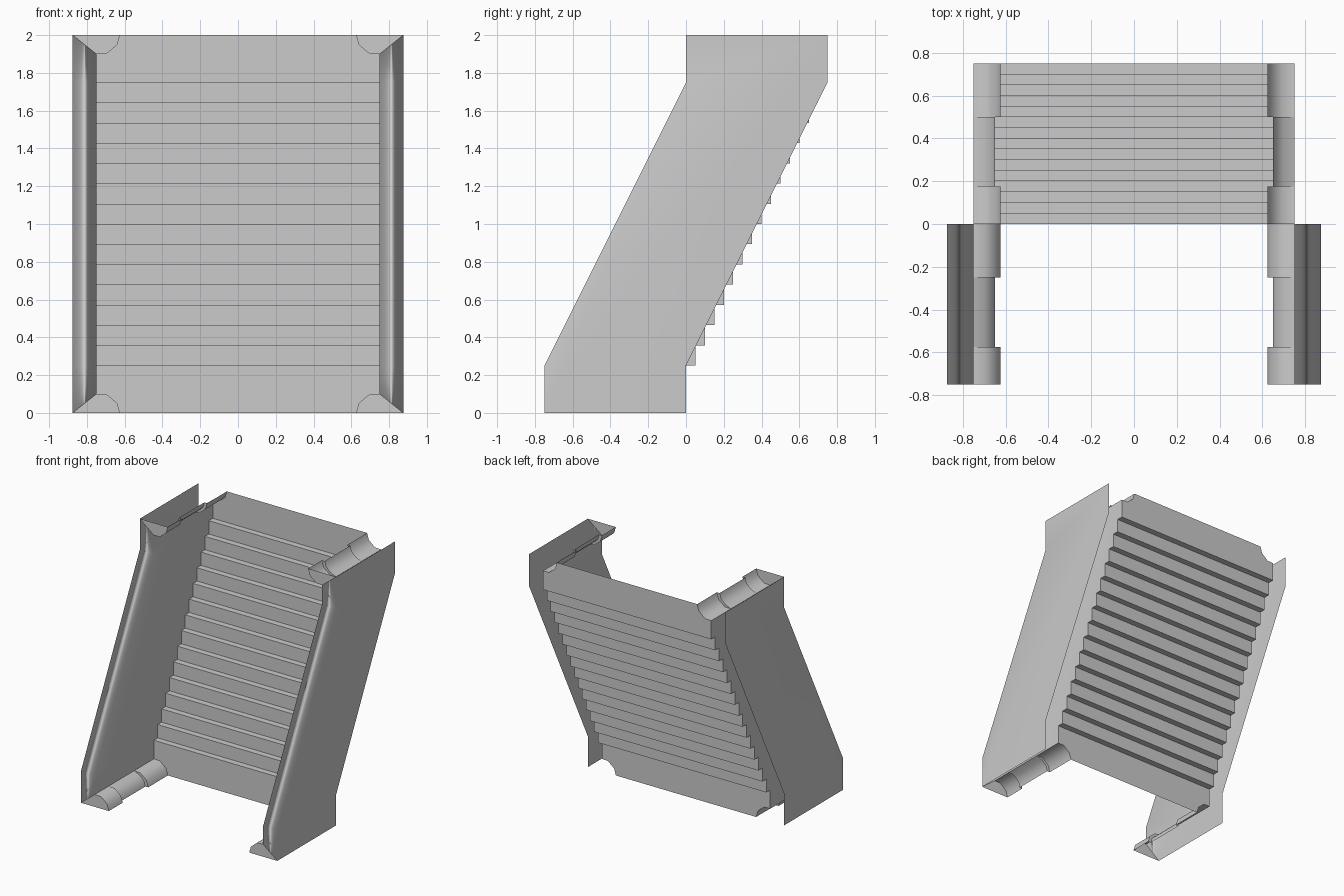
import bpy, bmesh, math

if "Cube" in bpy.data.objects:
    bpy.data.objects.remove(bpy.data.objects["Cube"])

# Corner trim cross-sections (x, height): wide ends and slimmer middle
WIDE = [(0.75, 0.10), (0.695, 0.098), (0.64, 0.052), (0.625, 0.0)]
SLIM = [(0.75, 0.10), (0.70, 0.078), (0.662, 0.042), (0.65, 0.0)]
STEPS = 15
RISE, RUN = 1.5 / (STEPS - 1), 0.75 / STEPS


def make(name, faces, mirror=False, smooth=None, recalc=False):
    """Build an object from faces given as lists of points, sharing equal points."""
    bm = bmesh.new()
    cache = {}

    def vert(p):
        key = tuple(round(c, 5) for c in p)
        if key not in cache:
            cache[key] = bm.verts.new(key)
        return cache[key]

    for f in faces:
        vs = list(dict.fromkeys(vert(p) for p in f))
        if len(vs) > 2:
            bm.faces.new(vs)
    if recalc:
        bmesh.ops.recalc_face_normals(bm, faces=bm.faces[:])
    me = bpy.data.meshes.new(name)
    bm.to_mesh(me)
    bm.free()
    if smooth:
        me.shade_smooth()
        me.set_sharp_from_angle(angle=math.radians(smooth))
    ob = bpy.data.objects.new(name, me)
    bpy.context.collection.objects.link(ob)
    if mirror:
        ob.modifiers.new("mirror", 'MIRROR').use_axis[0] = True
    return ob


# Stair line in side view (y, z), from the lower to the upper flat panel
stair = [(0.0, 0.25)]
for i in range(STEPS):
    z = 0.25 + i * RISE
    stair.append(((i + 1) * RUN, z))
    if i < STEPS - 1:
        stair.append(((i + 1) * RUN, z + RISE))

# Stepped back wall: stair strips plus two end panels notched around the trims
faces = [[(-0.75, *a), (0.75, *a), (0.75, *b), (-0.75, *b)]
         for a, b in zip(stair, stair[1:])]
right = [(0.75, 0.25)] + WIDE
outline = right + [(-x, z) for x, z in reversed(right)]
faces.append([(x, 0.0, z) for x, z in reversed(outline)])
faces.append([(x, 0.75, 2 - z) for x, z in outline])
make("stepped_back_wall", faces)

# Side wall shell: inner wall, outer panel and the front edge strip joining them
inner_front = [(-0.75, 0.10), (-0.75, 0.25), (0, 1.75), (0, 1.90)]
outer_front = [(-0.75, 0.00), (-0.75, 0.25), (0, 1.75), (0, 2.00)]
inner = inner_front + [(0.75, 1.90)] + stair[::-1] + [(0, 0.10)]
outer = outer_front + [(0.75, 2.0), (0.75, 1.75), (0, 0.25), (0, 0)]
faces = [[(0.75, *p) for p in inner], [(0.875, *p) for p in reversed(outer)]]
for i in range(3):
    faces.append([(0.75, *inner_front[i + 1]), (0.75, *inner_front[i]),
                  (0.875, *outer_front[i]), (0.875, *outer_front[i + 1])])
walls = make("side_wall", faces, mirror=True, smooth=180, recalc=True)
wn = walls.modifiers.new("weighted", 'WEIGHTED_NORMAL')
wn.mode = 'FACE_AREA'

# Corner trims along floor and ceiling, with a front end plate
stations = [(-0.75, WIDE), (-0.575, WIDE), (-0.575, SLIM),
            (-0.25, SLIM), (-0.25, WIDE), (0.0, WIDE)]
for name, top in (("floor_trim", False), ("ceiling_trim", True)):
    def place(x, y, z):
        return (x, y + 0.75, 2 - z) if top else (x, y, z)
    faces = []
    for (y0, a), (y1, b) in zip(stations, stations[1:]):
        for k in range(3):
            q = [place(a[k][0], y0, a[k][1]), place(a[k + 1][0], y0, a[k + 1][1]),
                 place(b[k + 1][0], y1, b[k + 1][1]), place(b[k][0], y1, b[k][1])]
            faces.append(q)
    faces.append([place(0.875, -0.75, 0)] + [place(x, -0.75, z) for x, z in WIDE])
    make(name, faces, mirror=True, smooth=60, recalc=True)
